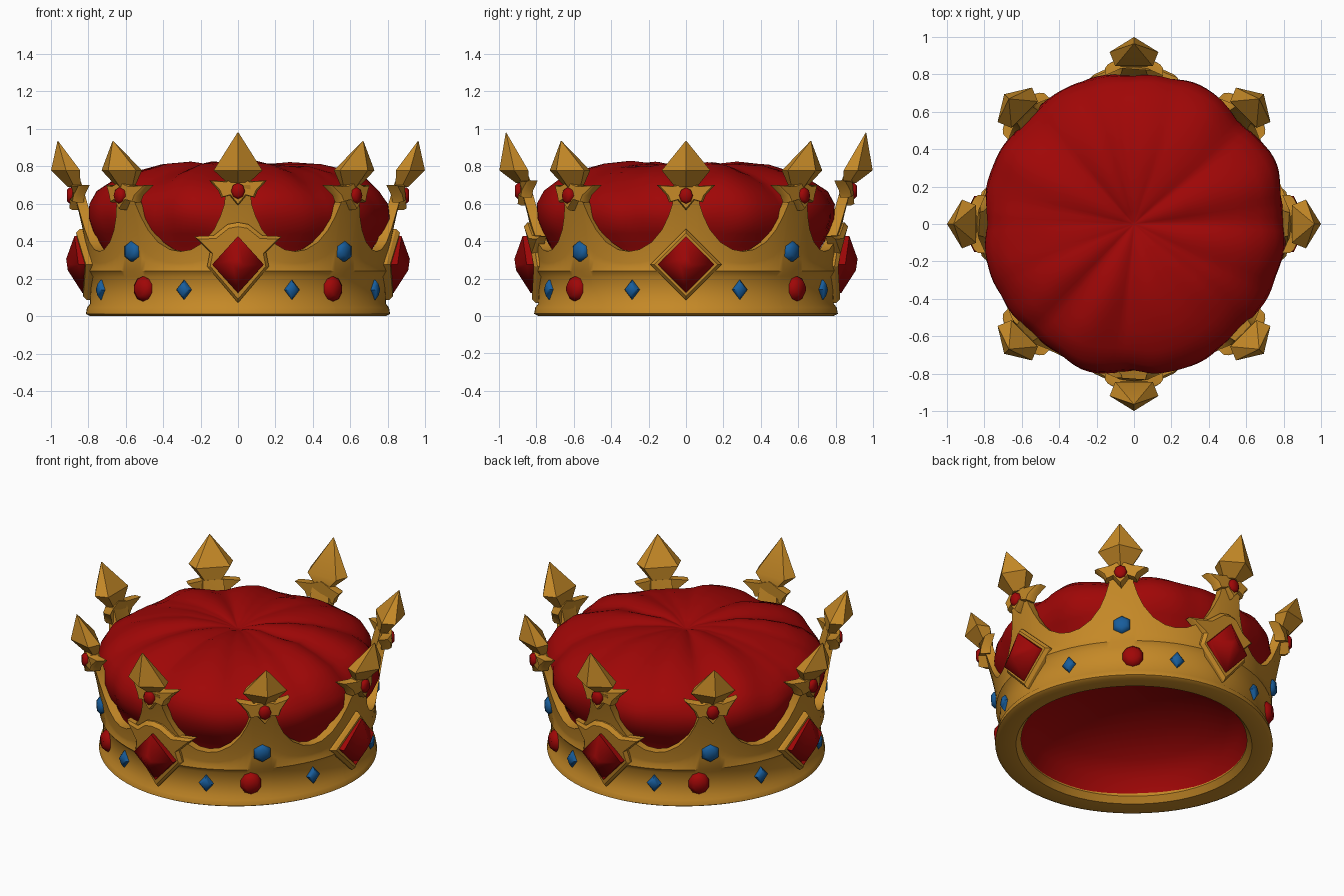
import bpy, bmesh
from math import sin, cos, pi, radians
from mathutils import Vector, noise

cube = bpy.data.objects.get("Cube")
if cube:
    bpy.data.objects.remove(cube)


def material(name, rgb):
    m = bpy.data.materials.new(name)
    m.use_nodes = True
    m.diffuse_color = (*rgb, 1)
    bsdf = m.node_tree.nodes["Principled BSDF"]
    bsdf.inputs["Base Color"].default_value = (*rgb, 1)
    bsdf.inputs["Roughness"].default_value = 0.6
    return m


GOLD = material("gold", (0.56, 0.25, 0.02))
RED = material("deep red", (0.35, 0.002, 0.002))
BLUE = material("sapphire blue", (0.009, 0.11, 0.33))

FRONT_BACK = [90, 270]
SIDES = [0, 180]
CARDINAL = FRONT_BACK + SIDES
DIAGONAL = [45, 135, 225, 315]


def place(deg, u, r, z):
    """Tangent offset u, radius r and height z, turned round the crown."""
    a = radians(deg)
    return (r * cos(a) - u * sin(a), r * sin(a) + u * cos(a), z)


def loft(name, parts, mat, wrap=False, caps=(True, True), angle=30):
    """Skin each part's list of rings; every part joins one object."""
    bm = bmesh.new()
    for rings in parts:
        vs = [[bm.verts.new(p) for p in ring] for ring in rings]
        n = len(vs[0])
        pairs = list(zip(vs, vs[1:])) + ([(vs[-1], vs[0])] if wrap else [])
        for a, b in pairs:
            for i in range(n):
                j = (i + 1) % n
                bm.faces.new((a[i], a[j], b[j], b[i]))
        if caps[0]:
            bm.faces.new(vs[0])
        if caps[1]:
            bm.faces.new(vs[-1])
    bmesh.ops.recalc_face_normals(bm, faces=bm.faces)
    me = bpy.data.meshes.new(name)
    bm.to_mesh(me)
    bm.free()
    me.materials.append(mat)
    ob = bpy.data.objects.new(name, me)
    bpy.context.collection.objects.link(ob)
    bpy.ops.object.select_all(action='DESELECT')
    ob.select_set(True)
    bpy.context.view_layer.objects.active = ob
    bpy.ops.object.shade_smooth_by_angle(angle=radians(angle))


def plate(name, half, r_back, r_front, angles, bend, zc, dz=0, tilt=0):
    """Mirrored outline, thick along the radius and bent round the crown."""
    outline = half + [(-u, z) for u, z in reversed(half) if u]
    layers = [(r_back, 1), (r_front - 0.02, 1), (r_front, 0.9)]
    loft(name, [[[place(d, u * s, r - bend * u * u + tilt * (z - zc),
                        zc + (z - zc) * s + dz) for u, z in outline]
                 for r, s in layers] for d in angles], GOLD)


def gems(name, mat, angles, sides, w, h, z, r_base, r_top, top=0.5, tilt=0):
    """Soft-edged stones facing outward."""
    def ring(d, r, s):
        turns = [2 * pi * k / sides for k in range(sides)]
        return [place(d, s * w * sin(t), r + tilt * s * h * cos(t),
                      z + s * h * cos(t)) for t in turns]
    loft(name, [[ring(d, r_base - 0.05, 1), ring(d, r_base, 1), ring(d, r_top, top)]
                for d in angles], mat, angle=55)


# Circlet, very slightly squared, with eight stems between scalloped openings
def lean(z):
    return 0.80 + 0.09 * (max(z - 0.25, 0) / 0.45) ** 1.5


edge = [(0, 0.70), (4.2, 0.70), (4.8, 0.60), (6.5, 0.53), (9, 0.46),
        (13, 0.395), (18, 0.355), (22.5, 0.345)]
columns = [(-d, h) for d, h in reversed(edge[1:-1])] + edge
steps = [k / 6 for k in range(1, 7)]
wall = []
for base in range(0, 360, 45):
    for d, h in columns:
        up = [0.25 + (h - 0.25) * t for t in steps]
        section = [(0.70, 0.2), (0.66, 0.04), (0.69, 0.005), (0.79, 0), (0.812, 0.012),
                   (0.806, 0.045), (0.79, 0.065), (0.785, 0.21), (0.808, 0.24)]
        section += [(lean(z), z) for z in up]
        section += [(lean(z) - 0.055, z) for z in reversed(up)]
        squash = 1 - 0.007 * (1 - cos(radians(4 * (base + d))))
        wall.append([place(base + d, 0, r * squash, z) for r, z in section])
loft("circlet", [wall], GOLD, wrap=True, caps=(False, False), angle=40)

# Velvet cap: domed lining underneath, puckered and crumpled folds on top
profile = [(0.015, 0.38), (0.2, 0.365), (0.4, 0.312), (0.55, 0.23), (0.63, 0.15),
           (0.66, 0.05), (0.68, 0.15), (0.69, 0.28), (0.73, 0.37), (0.785, 0.44),
           (0.82, 0.52), (0.815, 0.60), (0.77, 0.67), (0.69, 0.73), (0.58, 0.778),
           (0.45, 0.812), (0.3, 0.822), (0.16, 0.81), (0.07, 0.79), (0.015, 0.77)]
cap = []
for r, z in profile:
    bulge = min(max((z - 0.33) / 0.15, 0), 1)
    top = min(max((z - 0.55) / 0.2, 0), 1) * min(r / 0.3, 1)
    ring = []
    for k in range(128):
        a = 2 * pi * k / 128
        fold = 0.65 * abs(sin(4 * a + 0.4 * top * sin(3 * a))) \
            + 0.35 * abs(sin(5.5 * a + 1 + 2 * z))
        crumple = noise.noise(Vector(place(360 * k / 128, 0, r, z)) * 5)
        dent = 1 - fold
        ring.append(place(360 * k / 128, 0,
                          r * (1 - (0.05 * dent + 0.02 * crumple) * bulge),
                          z - (0.03 * dent + 0.015 * crumple) * top))
    cap.append(ring)
loft("velvet_cap", [cap], RED, angle=60)

# Curled cross arms and their studs; the front and back ones sit higher
arms = [(0, 0.59), (0.045, 0.645), (0.09, 0.632), (0.105, 0.67),
        (0.155, 0.725), (0.07, 0.72), (0, 0.745)]
for prefix, angles, dz in (("tall", FRONT_BACK, 0), ("short", SIDES + DIAGONAL, -0.025)):
    plate(prefix + "_cross_arms", arms, 0.84, 0.9, angles, 2, 0.68, dz)
    gems(prefix + "_stem_studs", RED, angles, 8, 0.037, 0.043, 0.668 + dz, 0.9, 0.913, 0.7)

# Pointed finials
cross = [(0, 0.08), (0.13, 0), (0.1, -0.075), (-0.1, -0.075), (-0.13, 0)]
finials = []
for d in CARDINAL + DIAGONAL:
    tip, foot = (0.98, 0.712) if d in FRONT_BACK else (0.935, 0.69)
    inset = 0.018 if d in DIAGONAL else 0
    levels = [(0.875, foot, 0.45), (0.918, 0.778, 1), (0.962, tip, 0.02)]
    finials.append([[place(d, u * s, r + v * s - inset, z) for u, v in cross]
                    for r, z, s in levels])
loft("finials", finials, GOLD, angle=35)

# Diamond settings: flared upper corners front and back, plain at the sides
plate("flared_settings", [(0, 0.07), (0.165, 0.265), (0.15, 0.34), (0.235, 0.425),
                          (0.13, 0.43), (0.055, 0.49), (0, 0.5)],
      0.79, 0.845, FRONT_BACK, 1.1, 0.275, tilt=0.1)
plate("plain_settings", [(0, 0.085), (0.19, 0.275), (0, 0.465)],
      0.79, 0.845, SIDES, 0.9, 0.275, tilt=0.1)

# Stones
for prefix, angles, w in (("front_back", FRONT_BACK, 0.138), ("side", SIDES, 0.15)):
    gems(prefix + "_red_diamonds", RED, angles, 4, w, 0.152, 0.275, 0.852, 0.913, 0.2, 0.14)
gems("upper_blue_stones", BLUE, DIAGONAL, 6, 0.055, 0.055, 0.345, 0.808, 0.825, 0.6)
gems("band_red_ovals", RED, [c + s * 40.5 for c in FRONT_BACK for s in (-1, 1)],
     10, 0.062, 0.066, 0.145, 0.785, 0.812, 0.6)
gems("band_blue_stones", BLUE, [c + s * 21.5 for c in CARDINAL for s in (-1, 1)],
     4, 0.043, 0.053, 0.14, 0.788, 0.806, 0.6)
